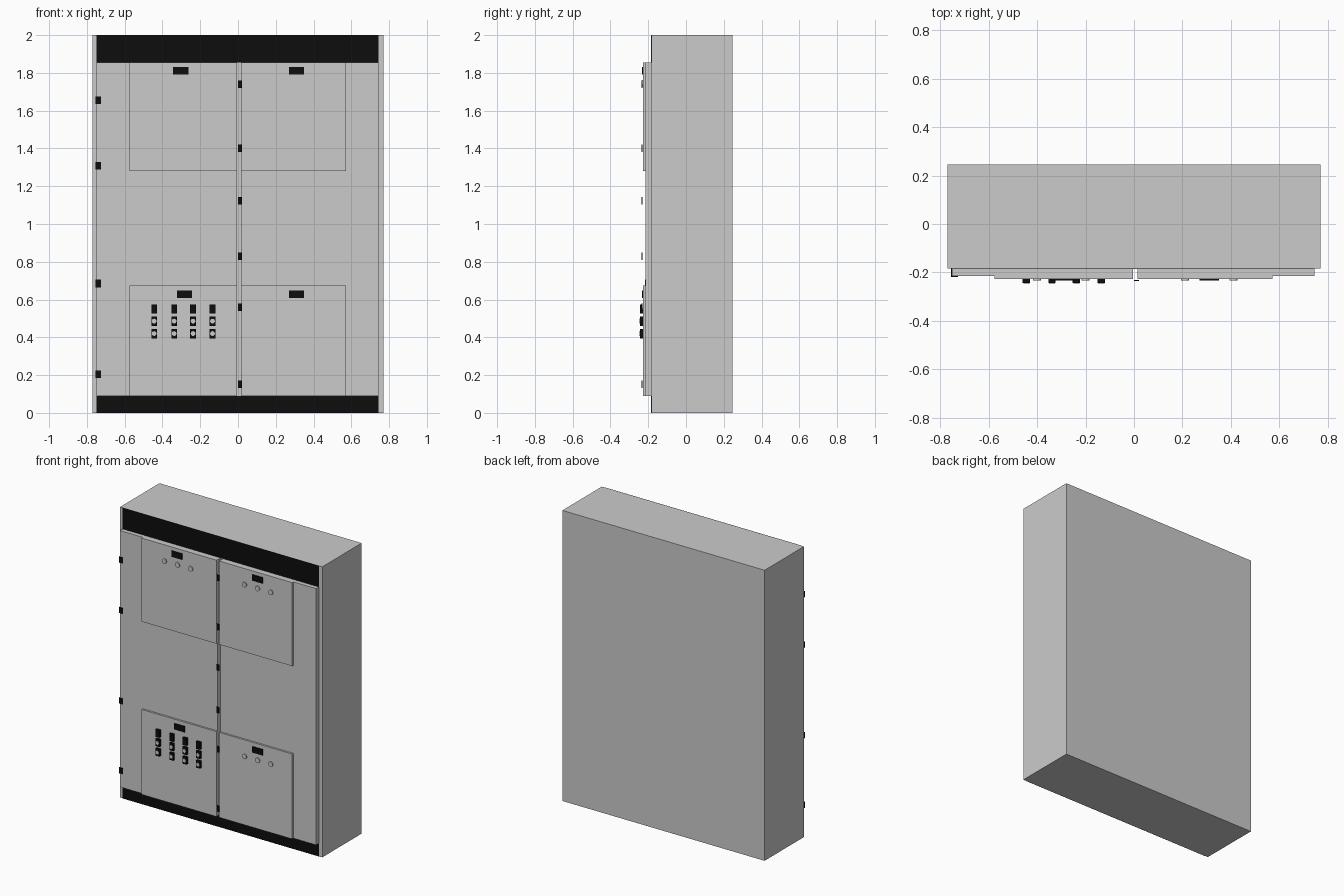
import bpy, bmesh
from mathutils import Matrix, Vector

if "Cube" in bpy.data.objects:
    bpy.data.objects.remove(bpy.data.objects["Cube"])

black = bpy.data.materials.new("black")
black.diffuse_color = (0.004, 0.004, 0.004, 1)
black.use_nodes = True
black.node_tree.nodes["Principled BSDF"].inputs["Base Color"].default_value = black.diffuse_color


def finish(name, bm, mat=None):
    mesh = bpy.data.meshes.new(name)
    bm.to_mesh(mesh)
    bm.free()
    ob = bpy.data.objects.new(name, mesh)
    bpy.context.collection.objects.link(ob)
    if mat:
        mesh.materials.append(mat)
    return ob


def add_box(bm, x0, x1, y0, y1, z0, z1):
    size = Vector((x1 - x0, y1 - y0, z1 - z0))
    mid = Vector((x0 + x1, y0 + y1, z0 + z1)) / 2
    bmesh.ops.create_cube(bm, size=1, matrix=Matrix.Translation(mid) @ Matrix.Diagonal((*size, 1)))


def boxes(name, parts, mat=None):
    bm = bmesh.new()
    for p in parts:
        add_box(bm, *p)
    return finish(name, bm, mat)


def discs(name, places, r, y0, y1):
    """Round buttons facing the front, at (x, z) places."""
    bm = bmesh.new()
    for x, z in places:
        m = Matrix.Translation((x, (y0 + y1) / 2, z)) @ Matrix.Rotation(1.570796, 4, 'X')
        bmesh.ops.create_cone(bm, cap_ends=True, segments=20, radius1=r, radius2=r,
                              depth=y1 - y0, matrix=m)
    ob = finish(name, bm)
    bpy.context.view_layer.objects.active = ob
    ob.select_set(True)
    bpy.ops.object.shade_smooth_by_angle()
    ob.select_set(False)


BODY_Y, DOOR_Y, PANEL_Y = -0.183, -0.214, -0.227

# cabinet body and the black bands above and below the doors
boxes("cabinet_body", [(-0.77, 0.77, BODY_Y, 0.245, 0, 2)])
boxes("top_band", [(-0.75, 0.745, BODY_Y - 0.002, BODY_Y, 1.855, 2)], black)
boxes("base_band", [(-0.75, 0.745, BODY_Y - 0.002, BODY_Y, 0, 0.09)], black)

# two doors, each with an upper and a lower raised panel
for side, edge, p_edge in (("left", (-0.75, -0.005), (-0.575, -0.005)),
                           ("right", (0.015, 0.745), (0.015, 0.572))):
    boxes(side + "_door", [(*edge, DOOR_Y, BODY_Y, 0.09, 1.855)])
    boxes(side + "_upper_panel", [(*p_edge, PANEL_Y, DOOR_Y, 1.28, 1.855)])
    boxes(side + "_lower_panel", [(*p_edge, PANEL_Y, DOOR_Y, 0.09, 0.675)])

# angled hinges on the left edge
for z in (1.655, 1.308, 0.685, 0.205):
    boxes("side_hinge", [(-0.755, -0.75, DOOR_Y, BODY_Y, z - 0.02, z + 0.02),
                         (-0.755, -0.725, DOOR_Y - 0.004, DOOR_Y, z - 0.02, z + 0.02)], black)

# flat hinge plates over the centre seam
for z in (1.74, 1.402, 1.123, 0.83, 0.56, 0.152):
    boxes("centre_hinge", [(0, 0.021, -0.236, -0.23, z - 0.02, z + 0.02)], black)

# blank label plates
for x, z in ((-0.303, 1.811), (0.31, 1.811), (-0.284, 0.628), (0.31, 0.628)):
    boxes("label_plate", [(x - 0.04, x + 0.04, -0.234, PANEL_Y, z - 0.02, z + 0.02)], black)

# rows of three grey push buttons
for x, z in ((-0.3, 1.745), (0.31, 1.745), (0.31, 0.563)):
    discs("push_buttons", [(x + i * 0.1, z) for i in (-1, 0, 1)], 0.017, -0.234, PANEL_Y)

# switch columns: a black key above two black blocks with round grey knobs
for x in (-0.444, -0.338, -0.238, -0.135):
    boxes("switch_blocks", [(x - 0.015, x + 0.015, -0.243, PANEL_Y, z - 0.025, z + 0.025)
                            for z in (0.55, 0.486, 0.42)], black)
    discs("switch_knobs", [(x, 0.486), (x, 0.42)], 0.0125, -0.245, -0.243)
